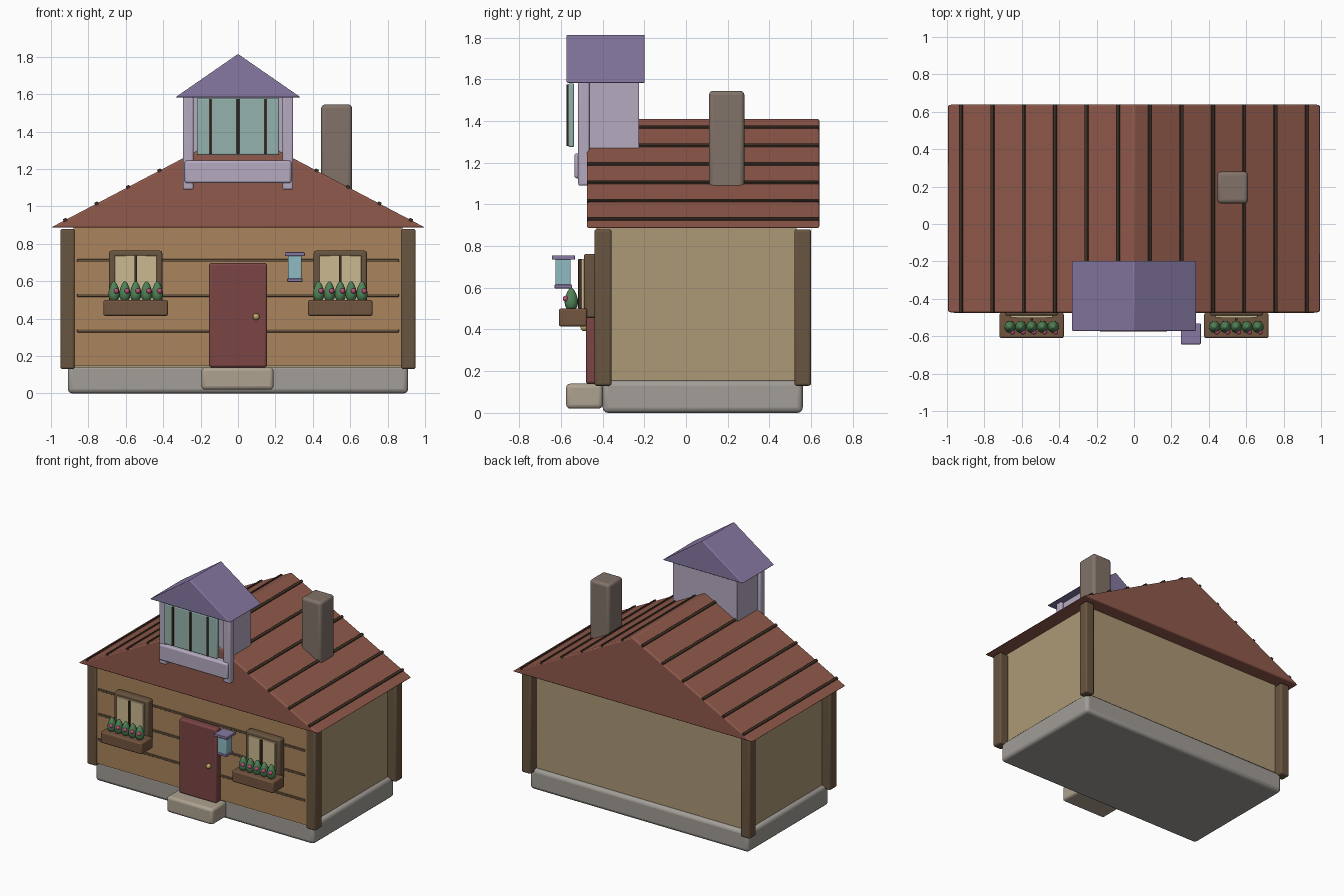
import bpy, bmesh

if "Cube" in bpy.data.objects:
    bpy.data.objects.remove(bpy.data.objects["Cube"])

MATS = {}


def finish(name, bm, color, bevel=0.0, smooth=False):
    """Turn a bmesh into a named, coloured object with optional rounded edges."""
    bmesh.ops.recalc_face_normals(bm, faces=bm.faces)
    me = bpy.data.meshes.new(name)
    bm.to_mesh(me)
    bm.free()
    ob = bpy.data.objects.new(name, me)
    bpy.context.collection.objects.link(ob)
    if color not in MATS:
        m = bpy.data.materials.new("paint_%d" % len(MATS))
        m.diffuse_color = (*color, 1)
        m.use_nodes = True
        m.node_tree.nodes["Principled BSDF"].inputs["Base Color"].default_value = m.diffuse_color
        MATS[color] = m
    me.materials.append(MATS[color])
    if bevel:
        b = ob.modifiers.new("bevel", 'BEVEL')
        b.width, b.segments, b.limit_method = bevel, 3, 'ANGLE'
    if bevel or smooth:
        bpy.ops.object.select_all(action='DESELECT')
        ob.select_set(True)
        bpy.context.view_layer.objects.active = ob
        bpy.ops.object.shade_smooth_by_angle(angle=0.6)
    return ob


def box(name, x, y, z, color, bevel=0.008):
    bm = bmesh.new()
    bmesh.ops.create_cube(bm, size=1)
    for v in bm.verts:
        v.co = [(a + b) / 2 + c * (b - a) for c, (a, b) in zip(v.co, (x, y, z))]
    return finish(name, bm, color, bevel)


def gable(name, half, y, z, color, bevel):
    """Triangular prism with its ridge along y."""
    bm = bmesh.new()
    f = bm.faces.new([bm.verts.new(p) for p in
                      ((-half, y[0], z[0]), (half, y[0], z[0]), (0, y[0], z[1]))])
    r = bmesh.ops.extrude_face_region(bm, geom=[f])
    for v in r["geom"]:
        if isinstance(v, bmesh.types.BMVert):
            v.co.y = y[1]
    return finish(name, bm, color, bevel)


def ball(name, c, r, color, taper=0.0):
    bm = bmesh.new()
    bmesh.ops.create_uvsphere(bm, u_segments=16, v_segments=10, radius=1)
    for v in bm.verts:
        k = 1 - taper * v.co.z
        v.co = (c[0] + r[0] * k * v.co.x, c[1] + r[1] * k * v.co.y, c[2] + r[2] * v.co.z)
    return finish(name, bm, color, smooth=True)


STONE, STEP, TAN = (.36, .34, .31), (.42, .36, .28), (.42, .32, .18)
PLANK, WOOD, DARK = (.40, .23, .11), (.14, .09, .05), (.05, .03, .02)
ROOF, DOOR, BRASS = (.28, .10, .07), (.20, .06, .06), (.5, .38, .12)
LILAC, PURPLE, GLASS = (.46, .40, .53), (.24, .19, .36), (.30, .45, .42)
CREAM, PLANTER, LEAF = (.60, .48, .28), (.17, .09, .05), (.08, .22, .09)
PINK, BLUE, CHIM = (.5, .08, .2), (.28, .50, .55), (.22, .17, .14)

# House body
box("foundation", (-.91, .91), (-.40, .56), (0, .155), STONE, .025)
box("walls", (-.88, .88), (-.41, .53), (.14, .90), TAN, 0)
box("front_cladding", (-.88, .88), (-.43, -.40), (.15, .90), PLANK, 0)
for z in (.335, .525, .71):
    box("plank_seam", (-.86, .86), (-.438, -.425), (z - .008, z + .008), WOOD, .003)
for s in (-1, 1):
    for y in ((-.44, -.357), (.52, .60)):
        box("corner_post", sorted((s * .95, s * .873)), y, (.13, .88), WOOD, .012)

# Main roof with raised strips
RZ, RH = .887, .525
gable("main_roof", 1.0, (-.475, .64), (RZ, RZ + RH), ROOF, .01)
for i in range(6):
    for s in (-1, 1):
        x = s * (.084 + i * .168)
        z = RZ + RH * (1 - abs(x))
        strip = box("roof_strip", (-.01, .01), (-.475, .64), (-.012, .009), DARK, .003)
        strip.location = (x, 0, z)
        strip.rotation_euler.y = s * .4835
box("chimney", (.445, .61), (.11, .28), (1.05, 1.545), CHIM, .02)

# Dormer
box("dormer_body", (-.27, .27), (-.468, -.225), (1.13, 1.60), LILAC, .005)
gable("dormer_roof", .335, (-.573, -.198), (1.583, 1.815), PURPLE, .006)
for s in (-1, 1):
    box("dormer_post", sorted((s * .295, s * .238)), (-.517, -.463), (1.09, 1.59), LILAC, .01)
box("dormer_sill", (-.285, .285), (-.535, -.47), (1.125, 1.245), LILAC, .012)
box("dormer_glass", (-.22, .22), (-.565, -.537), (1.275, 1.58), GLASS, .008)
for x in (-.145, 0, .145):
    box("dormer_mullion", (x - .007, x + .007), (-.573, -.555), (1.28, 1.575), DARK, .003)

# Door, knob and step
box("door", (-.155, .155), (-.48, -.42), (.14, .697), DOOR, .012)
ball("door_knob", (.097, -.488, .41), (.018, .018, .018), BRASS)
box("front_step", (-.195, .19), (-.575, -.40), (.02, .14), STEP, .02)

# Windows with flower boxes
for c in (-.547, .547):
    box("window_frame", (c - .142, c + .142), (-.49, -.43), (.455, .763), WOOD, .012)
    box("window_pane", (c - .112, c + .112), (-.503, -.48), (.49, .738), CREAM, .004)
    box("window_mullion", (c - .007, c + .007), (-.517, -.498), (.50, .738), DARK, .003)
    box("flower_box", (c - .172, c + .172), (-.61, -.475), (.415, .50), PLANTER, .01)
    for i in range(-2, 3):
        x = c + i * .058
        ball("flower_plant", (x, -.55, .545), (.029, .031, .055), LEAF, .3)
        ball("flower_bloom", (x + .012, -.577, .548), (.014, .014, .014), PINK)

# Lantern
box("lantern_cap", (.25, .357), (-.643, -.532), (.735, .755), PURPLE, .004)
box("lantern_glass", (.267, .340), (-.627, -.553), (.61, .74), BLUE, .006)
box("lantern_base", (.263, .345), (-.63, -.547), (.597, .615), PURPLE, .004)
